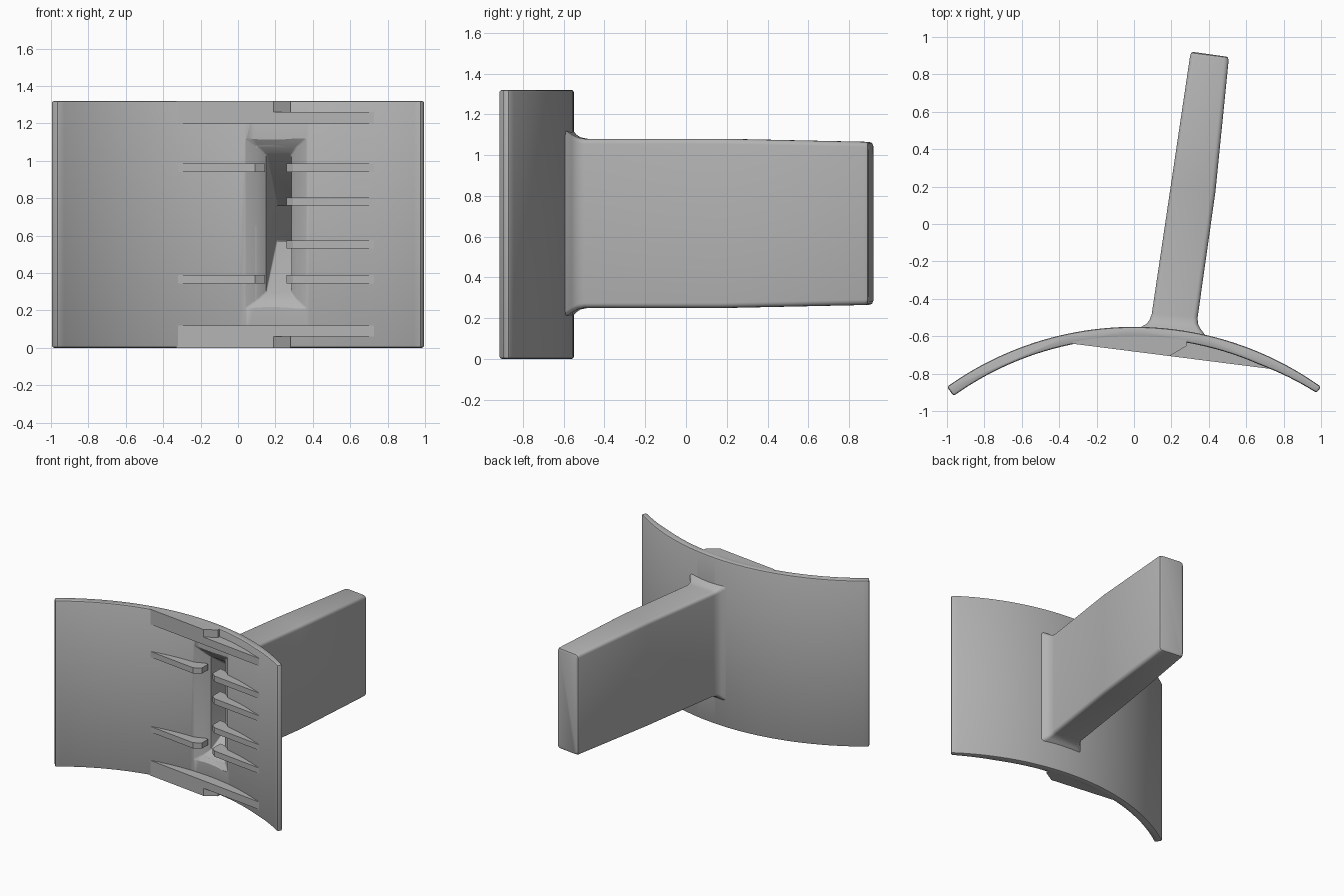
import bpy, bmesh, math

cube = bpy.data.objects.get("Cube")
if cube:
    bpy.data.objects.remove(cube, do_unlink=True)

grey = bpy.data.materials.new("plain grey")
grey.use_nodes = True
COLOR = (0.45, 0.45, 0.45, 1)
grey.diffuse_color = COLOR
grey.node_tree.nodes["Principled BSDF"].inputs["Base Color"].default_value = COLOR

HEIGHT, RADIUS, CENTER_Y = 1.32, 1.72, -2.27


def finish(name, bm):
    bmesh.ops.recalc_face_normals(bm, faces=bm.faces)
    mesh = bpy.data.meshes.new(name)
    bm.to_mesh(mesh)
    bm.free()
    mesh.materials.append(grey)
    ob = bpy.data.objects.new(name, mesh)
    bpy.context.collection.objects.link(ob)
    return ob


def prism(name, outline, z0, z1):
    """Extrude an (x, y) outline from z0 up to z1."""
    bm = bmesh.new()
    face = bm.faces.new([bm.verts.new((x, y, z0)) for x, y in outline])
    top = bmesh.ops.extrude_face_region(bm, geom=[face])["geom"]
    for v in top:
        if isinstance(v, bmesh.types.BMVert):
            v.co.z = z1
    return finish(name, bm)


def loft(name, sections, r):
    """Skin rounded rectangles given as (y left, y right, x0, x1, z0, z1)."""
    bm = bmesh.new()
    rings = []
    for ya, yb, x0, x1, z0, z1 in sections:
        ring = []
        corners = [(x1 - r, z1 - r), (x0 + r, z1 - r), (x0 + r, z0 + r), (x1 - r, z0 + r)]
        for i, (cx, cz) in enumerate(corners):
            for k in range(5):
                a = math.pi / 2 * (i + k / 4)
                x, z = cx + r * math.cos(a), cz + r * math.sin(a)
                y = ya + (yb - ya) * (x - x0) / (x1 - x0)
                ring.append(bm.verts.new((x, y, z)))
        rings.append(ring)
    for a, b in zip(rings, rings[1:]):
        for i in range(len(a)):
            j = (i + 1) % len(a)
            bm.faces.new((a[i], a[j], b[j], b[i]))
    bm.faces.new(rings[0])
    bm.faces.new(rings[-1])
    return finish(name, bm)


def arc(x, depth=0.0):
    return CENTER_Y + math.sqrt((RADIUS - depth) ** 2 - x * x)


def chord(x):
    return -0.64 - 0.127 * (x + 0.33)


def smooth(ob, angle=30):
    bpy.ops.object.select_all(action='DESELECT')
    ob.select_set(True)
    bpy.context.view_layer.objects.active = ob
    bpy.ops.object.shade_smooth_by_angle(angle=math.radians(angle))


# Curved plate, thinner towards its left edge
STEPS = 48
outer, inner = [], []
a0, a1 = -math.asin(1 / RADIUS), math.asin(1 / RADIUS)
for i in range(STEPS + 1):
    a = a0 + (a1 - a0) * i / STEPS
    t = 0.06 - 0.02 * max(0, (math.sin(a) * RADIUS - 0.7) / 0.3)
    outer.append((RADIUS * math.sin(a), CENTER_Y + RADIUS * math.cos(a)))
    inner.append(((RADIUS - t) * math.sin(a), CENTER_Y + (RADIUS - t) * math.cos(a)))
plate = prism("curved_plate", outer + inner[::-1], 0, HEIGHT)
bevel = plate.modifiers.new("edge_rounding", 'BEVEL')
bevel.width, bevel.segments, bevel.angle_limit = 0.012, 2, math.radians(60)

# Tapered handle with a flared foot and rounded end
handle = loft("handle", [
    (-0.58, -0.625, 0.02, 0.395, 0.19, 1.14),
    (-0.555, -0.60, 0.03, 0.385, 0.205, 1.125),
    (-0.535, -0.56, 0.065, 0.355, 0.23, 1.10),
    (-0.515, -0.535, 0.083, 0.342, 0.243, 1.087),
    (-0.48, -0.50, 0.095, 0.340, 0.25, 1.08),
    (0.20, 0.17, 0.196, 0.435, 0.25, 1.08),
    (0.90, 0.875, 0.300, 0.506, 0.265, 1.065),
    (0.915, 0.89, 0.306, 0.502, 0.27, 1.06),
    (0.92, 0.895, 0.316, 0.492, 0.28, 1.05)], 0.025)

# Flared mouth and narrowing hollow inside the handle
cutter = loft("hollow_cutter", [
    (-0.85, -0.85, 0.04, 0.365, 0.21, 1.12),
    (-0.61, -0.645, 0.04, 0.365, 0.21, 1.12),
    (-0.585, -0.61, 0.105, 0.315, 0.255, 1.075),
    (-0.55, -0.565, 0.15, 0.285, 0.295, 1.035),
    (-0.17, -0.18, 0.205, 0.335, 0.57, 0.76),
    (0.60, 0.60, 0.325, 0.42, 0.57, 0.76)], 0.01)
cutter.hide_render = True

for ob in (plate, handle):
    cut = ob.modifiers.new("hollow", 'BOOLEAN')
    cut.operation, cut.object, cut.solver = 'DIFFERENCE', cutter, 'EXACT'
    bpy.context.view_layer.objects.active = ob
    for m in list(ob.modifiers):
        bpy.ops.object.modifier_apply(modifier=m.name)
    smooth(ob)
bpy.data.objects.remove(cutter, do_unlink=True)


def rib(name, x0, x1, z0, z1, cut0=0.0, cut1=0.0):
    """Fin between the plate and the chord line; cut0 and cut1 chamfer its ends."""
    front = [(x0, chord(x0) + cut0 * 0.72), (x0 + cut0, chord(x0 + cut0)),
             (x1 - cut1, chord(x1 - cut1)), (x1, chord(x1) + cut1 * 0.72)]
    if not cut0:
        front.pop(0)
    if not cut1:
        front.pop()
    back = [(x1 + (x0 - x1) * i / 16, arc(x1 + (x0 - x1) * i / 16, 0.025)) for i in range(17)]
    return prism(name, front + back, z0, z1)


# Ribs beside the slot: four on one side, two on the other
for i, z in enumerate((0.345, 0.53, 0.76, 0.94)):
    rib(f"left_rib_{i + 1}", 0.26, 0.74, z, z + 0.045, cut0=0.035)
    if i in (0, 3):
        rib(f"right_rib_{i + 1}", -0.33, 0.145, z, z + 0.045, cut1=0.055)

# Wide ribs along the top and bottom edges, stepped at the rim
for label, flip in (("bottom", False), ("top", True)):
    for part, x1, z0, z1, cut in (("rib", 0.74, 0.06, 0.12, 0), ("rim", 0.28, 0, 0.06, 0.09)):
        if flip:
            z0, z1 = HEIGHT - z1, HEIGHT - z0
        rib(f"{label}_{part}", -0.33, x1, z0, z1, cut1=cut)
